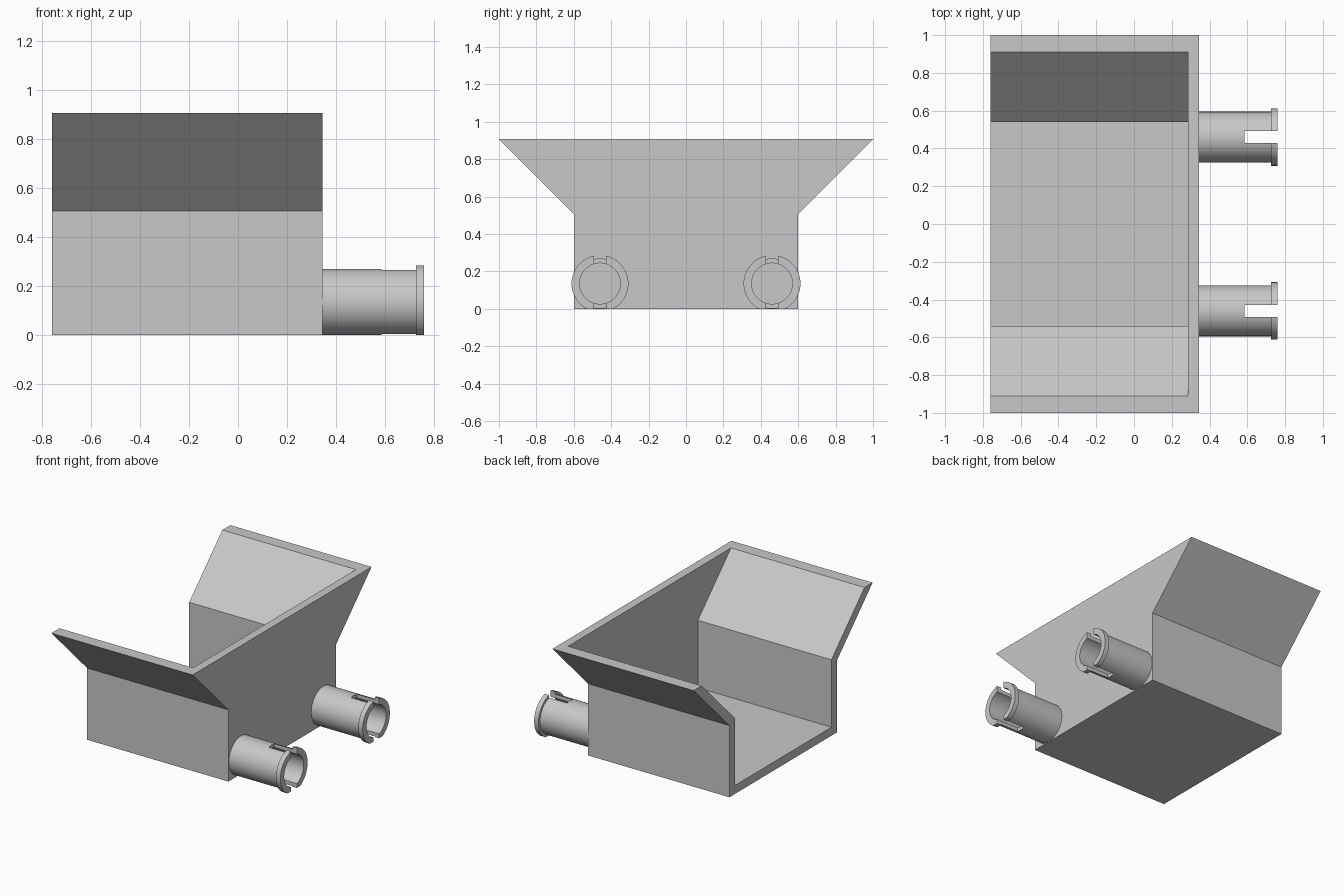
import bpy
import bmesh
import math
from mathutils import Matrix, Vector

if "Cube" in bpy.data.objects:
    bpy.data.objects.remove(bpy.data.objects["Cube"], do_unlink=True)

grey = bpy.data.materials.new("plain grey")
grey.use_nodes = True
grey.diffuse_color = (0.58, 0.58, 0.58, 1)
grey.node_tree.nodes["Principled BSDF"].inputs["Base Color"].default_value = grey.diffuse_color


def finish(name, bm):
    bmesh.ops.recalc_face_normals(bm, faces=bm.faces)
    mesh = bpy.data.meshes.new(name)
    bm.to_mesh(mesh)
    bm.free()
    mesh.materials.append(grey)
    obj = bpy.data.objects.new(name, mesh)
    bpy.context.collection.objects.link(obj)
    return obj


def prism(name, half, x0, x1):
    """Extrude a profile, mirrored across y = 0, along x."""
    outline = half + [(-y, z) for y, z in reversed(half)]
    bm = bmesh.new()
    face = bm.faces.new([bm.verts.new((x0, y, z)) for y, z in outline])
    out = bmesh.ops.extrude_face_region(bm, geom=[face])
    moved = [v for v in out["geom"] if isinstance(v, bmesh.types.BMVert)]
    bmesh.ops.translate(bm, verts=moved, vec=(x1 - x0, 0, 0))
    return finish(name, bm)


def box(name, lo, hi):
    lo, hi = Vector(lo), Vector(hi)
    bm = bmesh.new()
    bmesh.ops.create_cube(bm, size=1, matrix=Matrix.Translation((lo + hi) / 2)
                          @ Matrix.Diagonal((*(hi - lo), 1)))
    return finish(name, bm)


def cut(target, cutter):
    """Subtract the cutter, then discard it."""
    cutter.hide_render = True
    mod = target.modifiers.new("cut", "BOOLEAN")
    mod.operation, mod.solver, mod.object = "DIFFERENCE", "EXACT", cutter
    bpy.context.view_layer.objects.active = target
    bpy.ops.object.modifier_apply(modifier=mod.name)
    bpy.data.objects.remove(cutter, do_unlink=True)


def lathe_x(name, profile, y, z, steps=64):
    """Revolve a closed (x, radius) profile around an axis along x."""
    bm = bmesh.new()
    verts = [bm.verts.new((px, y, z + r)) for px, r in profile]
    edges = [bm.edges.new((a, b)) for a, b in zip(verts, verts[1:] + verts[:1])]
    bmesh.ops.spin(bm, geom=verts + edges, cent=(0, y, z), axis=(1, 0, 0),
                   angle=math.tau, steps=steps, use_merge=True)
    bmesh.ops.remove_doubles(bm, verts=bm.verts, dist=0.0001)
    return finish(name, bm)


# Flared trough, open on top and at one end
trough = prism("trough", [(0.6, 0), (0.6, 0.507), (1, 0.907)], -0.76, 0.345)
cut(trough, prism("trough_cavity",
                  [(0.54, 0.06), (0.54, 0.537), (0.91, 0.907), (0.91, 1)], -0.9, 0.285))

# Two hollow snap pins with a lipped, slotted end
pin_z = 0.135
pin_profile = [(0.335, 0.1345), (0.726, 0.1345), (0.726, 0.152),
               (0.76, 0.152), (0.76, 0.109), (0.335, 0.109)]
for label, y in (("front_pin", -0.46), ("back_pin", 0.46)):
    pin = lathe_x(label, pin_profile, y, pin_z)
    # Slot through top and bottom, and lip trimmed flush with the base
    cut(pin, box("slot", (0.585, y - 0.032, -0.1), (0.9, y + 0.032, 0.5)))
    cut(pin, box("trim", (0.6, y - 0.3, -0.2), (0.9, y + 0.3, 0)))
    bpy.ops.object.select_all(action="DESELECT")
    pin.select_set(True)
    bpy.context.view_layer.objects.active = pin
    bpy.ops.object.shade_smooth_by_angle(angle=math.radians(30))
